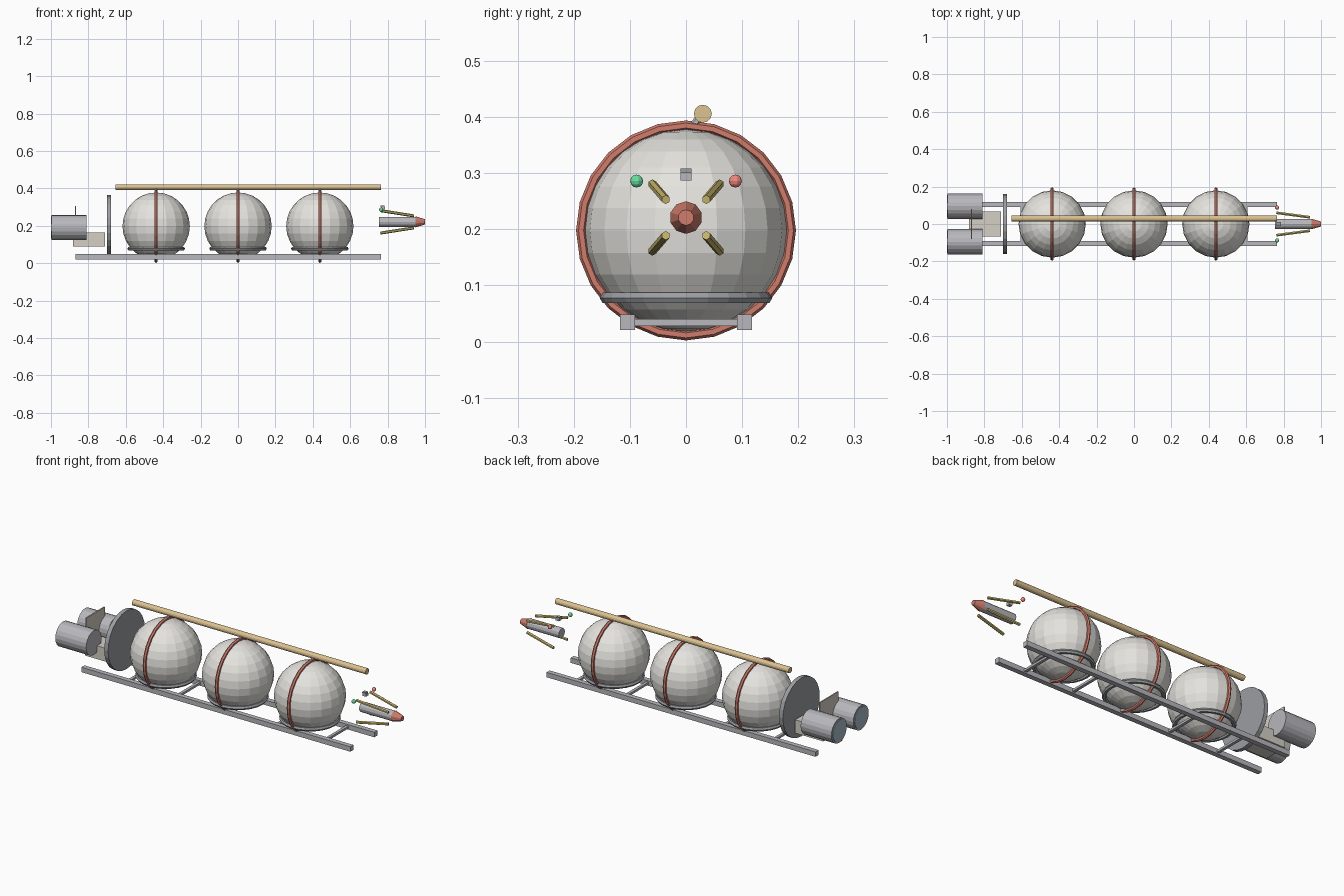
import bpy
from math import pi
from mathutils import Vector

if "Cube" in bpy.data.objects:
    bpy.data.objects.remove(bpy.data.objects["Cube"])


def mat(name, r, g, b):
    m = bpy.data.materials.new(name)
    m.diffuse_color = (r, g, b, 1)
    m.use_nodes = True
    m.node_tree.nodes["Principled BSDF"].inputs["Base Color"].default_value = m.diffuse_color
    return m


WHITE = mat("tank_white", 0.78, 0.77, 0.73)
RED = mat("red", 0.62, 0.2, 0.15)
STEEL = mat("steel", 0.48, 0.48, 0.51)
DARK = mat("dark_steel", 0.33, 0.34, 0.36)
TAN = mat("tan", 0.72, 0.54, 0.28)
GOLD = mat("gold", 0.6, 0.49, 0.16)
BEIGE = mat("beige", 0.66, 0.62, 0.56)
BLUE = mat("blue_glass", 0.38, 0.48, 0.58)
LAMP_RED = mat("lamp_red", 0.9, 0.25, 0.22)
LAMP_GREEN = mat("lamp_green", 0.15, 0.75, 0.35)


def finish(name, m):
    o = bpy.context.object
    o.name = name
    o.data.materials.append(m)
    return o


def box(name, lo, hi, m):
    lo, hi = Vector(lo), Vector(hi)
    bpy.ops.mesh.primitive_cube_add(size=1, location=(lo + hi) / 2)
    bpy.context.object.scale = hi - lo
    return finish(name, m)


def rod(name, a, b, r, m, sides=12, r2=None):
    a, b = Vector(a), Vector(b)
    bpy.ops.mesh.primitive_cone_add(vertices=sides, radius1=r, radius2=r if r2 is None else r2,
                                    depth=(b - a).length, location=(a + b) / 2)
    bpy.context.object.rotation_euler = (b - a).to_track_quat('Z', 'Y').to_euler()
    return finish(name, m)


def ball(name, loc, r, m, seg, rings):
    bpy.ops.mesh.primitive_uv_sphere_add(segments=seg, ring_count=rings, radius=r, location=loc)
    return finish(name, m)


def ring(name, loc, major, minor, m, rot=(0, 0, 0)):
    bpy.ops.mesh.primitive_torus_add(major_radius=major, minor_radius=minor, major_segments=24,
                                     minor_segments=6, location=loc, rotation=rot)
    return finish(name, m)


# Spherical tanks with red bands, cradle rings and pipe brackets
for i, x in enumerate((-0.4375, 0, 0.4375)):
    ball(f"tank_{i}", (x, 0, 0.198), 0.18, WHITE, 20, 14)
    ring(f"tank_band_{i}", (x, 0, 0.198), 0.187, 0.009, RED, (0, pi / 2, 0))
    ring(f"cradle_ring_{i}", (x, 0, 0.078), 0.143, 0.011, DARK)
    rod(f"pipe_bracket_{i}", (x, 0.008, 0.38), (x, 0.03, 0.405), 0.007, STEEL, 6)

# Overhead pipe
rod("overhead_pipe", (-0.655, 0.03, 0.406), (0.765, 0.03, 0.406), 0.016, TAN, 12)

# Rails and crossbars
for side, s in (("left", 1), ("right", -1)):
    box(f"{side}_rail", (-0.87, s * 0.104 - 0.0135, 0.021), (0.765, s * 0.104 + 0.0135, 0.048), STEEL)
for i in range(5):
    x = -0.6 + 0.3 * i
    box(f"crossbar_{i}", (x - 0.008, -0.1, 0.028), (x + 0.008, 0.1, 0.04), STEEL)

# Rear bulkhead, equipment box and upright plate
disc = rod("bulkhead", (-0.701, 0, 0.204), (-0.678, 0, 0.204), 0.16, DARK, 24)
box("equipment_box", (-0.882, -0.068, 0.09), (-0.71, 0.068, 0.163), BEIGE)
box("upright_plate", (-0.872, -0.08, 0.163), (-0.865, 0.08, 0.305), BEIGE)

# Twin engines with blue end discs
for side, s in (("left", 1), ("right", -1)):
    y = s * 0.095
    rod(f"{side}_engine", (-0.997, y, 0.19), (-0.81, y, 0.19), 0.067, STEEL, 20)
    rod(f"{side}_engine_glow", (-1.0, y, 0.19), (-0.99, y, 0.19), 0.059, BLUE, 20)

# Nose probe with red tip
rod("nose_body", (0.755, 0, 0.221), (0.952, 0, 0.221), 0.027, STEEL, 12)
rod("nose_tip", (0.95, 0, 0.221), (1.0, 0, 0.221), 0.029, RED, 10, 0.014)

# Gold struts around the nose
for sy in (1, -1):
    for sz in (1, -1):
        rod(f"nose_strut_{'l' if sy > 0 else 'r'}_{'top' if sz > 0 else 'low'}",
            (0.762, sy * 0.06, 0.221 + sz * 0.06), (0.94, sy * 0.036, 0.221 + sz * 0.032),
            0.008, GOLD, 6)

# Navigation lamps and sensor
ball("lamp_left", (0.765, 0.088, 0.286), 0.0115, LAMP_RED, 10, 6)
ball("lamp_right", (0.765, -0.088, 0.286), 0.0115, LAMP_GREEN, 10, 6)
box("sensor", (0.765, -0.01, 0.287), (0.785, 0.01, 0.301), STEEL)
box("sensor_cap", (0.762, -0.01, 0.301), (0.782, 0.01, 0.308), DARK)
